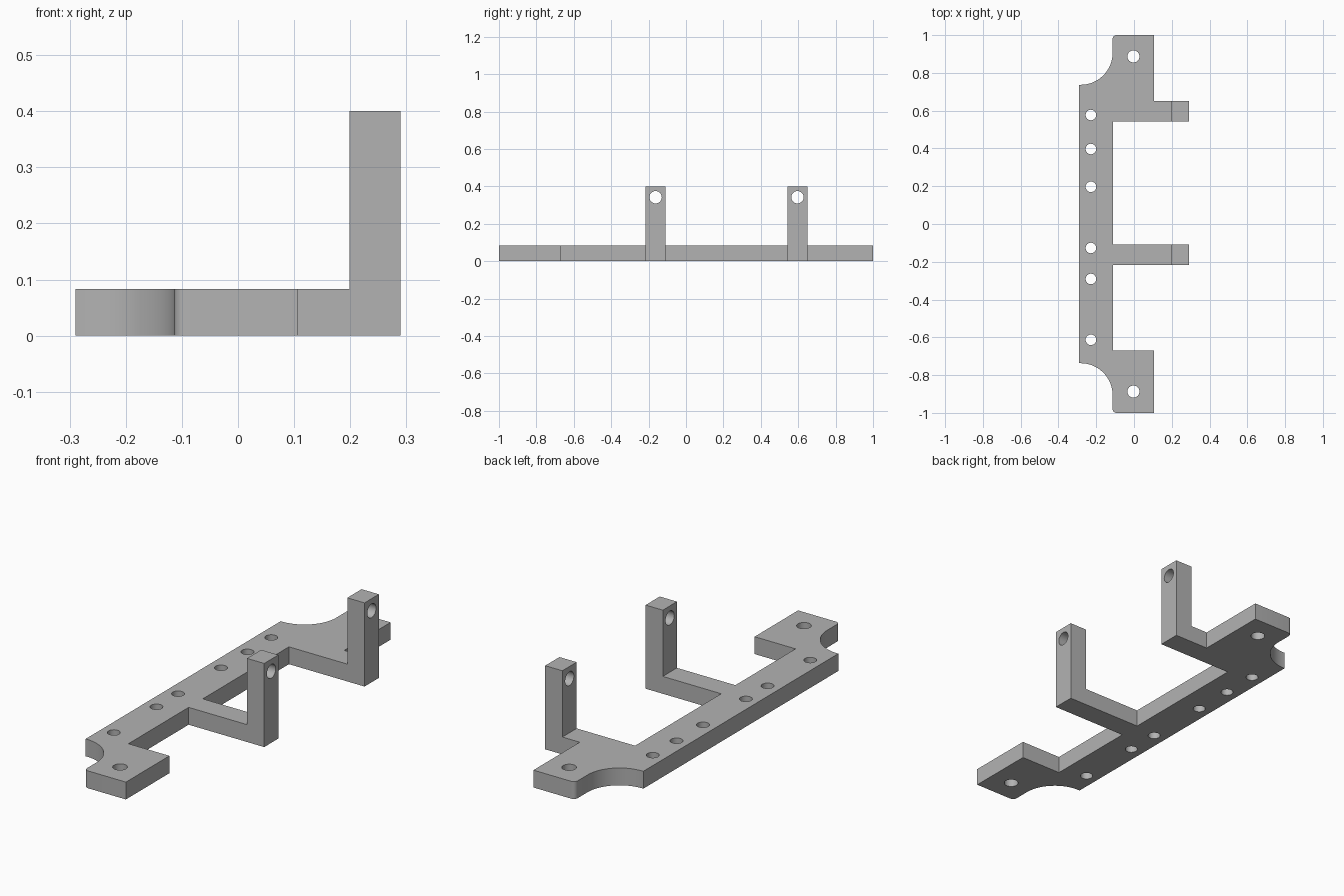
import bpy, bmesh, math

if "Cube" in bpy.data.objects:
    bpy.data.objects.remove(bpy.data.objects["Cube"], do_unlink=True)

THICK, POST_TOP = 0.083, 0.4
ARMS = [(-0.216, -0.109), (0.542, 0.65)]

grey = bpy.data.materials.new("plain grey")
grey.use_nodes = True
grey.diffuse_color = (0.45, 0.45, 0.45, 1)
grey.node_tree.nodes["Principled BSDF"].inputs["Base Color"].default_value = grey.diffuse_color


def add_object(name, bm):
    mesh = bpy.data.meshes.new(name)
    bmesh.ops.recalc_face_normals(bm, faces=bm.faces)
    bm.to_mesh(mesh)
    bm.free()
    mesh.materials.append(grey)
    obj = bpy.data.objects.new(name, mesh)
    bpy.context.collection.objects.link(obj)
    return obj


def extrude_outline(name, points, height):
    bm = bmesh.new()
    face = bm.faces.new([bm.verts.new((x, y, 0)) for x, y in points])
    top = bmesh.ops.extrude_face_region(bm, geom=[face])["geom"]
    verts = [v for v in top if isinstance(v, bmesh.types.BMVert)]
    bmesh.ops.translate(bm, verts=verts, vec=(0, 0, height))
    return add_object(name, bm)


def drill(name, radius, location, along_x=False):
    bm = bmesh.new()
    bmesh.ops.create_cone(bm, cap_ends=True, segments=32, radius1=radius, radius2=radius, depth=0.3)
    obj = add_object(name, bm)
    obj.location = location
    if along_x:
        obj.rotation_euler.y = math.pi / 2
    return obj


def arc(cx, cy, r, start, end, steps):
    angles = [math.radians(start + (end - start) * i / steps) for i in range(steps + 1)]
    return [(cx + r * math.cos(a), cy + r * math.sin(a)) for a in angles]


def end_curve():
    # concave bite followed by a rounded corner, for the +y end
    return arc(-0.283, 0.907, 0.17, -90, 0, 24) + arc(-0.093, 0.98, 0.02, 180, 90, 6)


# Flat plate with both arms, traced clockwise
upper = [(-0.29, 0.737)] + end_curve()
lower = [(x, -y) for x, y in reversed(upper)]
(a0, a1), (b0, b1) = ARMS
right_side = [(0.107, 1), (0.107, b1), (0.29, b1), (0.29, b0), (-0.11, b0),
              (-0.11, a1), (0.29, a1), (0.29, a0), (-0.11, a0),
              (-0.11, -0.671), (0.107, -0.671), (0.107, -1)]
bracket = extrude_outline("bracket", upper + right_side + lower, THICK)

# Upright posts and hole cutters
posts, cutters = [], []
for lo, hi in ARMS:
    posts.append(extrude_outline("post", [(0.199, lo), (0.29, lo), (0.29, hi), (0.199, hi)], POST_TOP))
    cutters.append(drill("post_hole", 0.033, (0.245, (lo + hi) / 2, 0.342), True))
for y in (0.577, 0.397, 0.197, -0.127, -0.291, -0.613):
    cutters.append(drill("small_hole", 0.028, (-0.228, y, 0.04)))
for y in (0.887, -0.887):
    cutters.append(drill("mounting_hole", 0.032, (-0.003, y, 0.04)))

# Fuse the posts, then cut the holes
for helpers, operation in ((posts, 'UNION'), (cutters, 'DIFFERENCE')):
    for helper in helpers:
        mod = bracket.modifiers.new(helper.name, 'BOOLEAN')
        mod.operation, mod.object, mod.solver = operation, helper, 'EXACT'

bpy.ops.object.select_all(action='DESELECT')
bracket.select_set(True)
bpy.context.view_layer.objects.active = bracket
for mod in list(bracket.modifiers):
    bpy.ops.object.modifier_apply(modifier=mod.name)
for helper in posts + cutters:
    bpy.data.objects.remove(helper, do_unlink=True)
bpy.ops.object.shade_smooth_by_angle(angle=math.radians(30))
